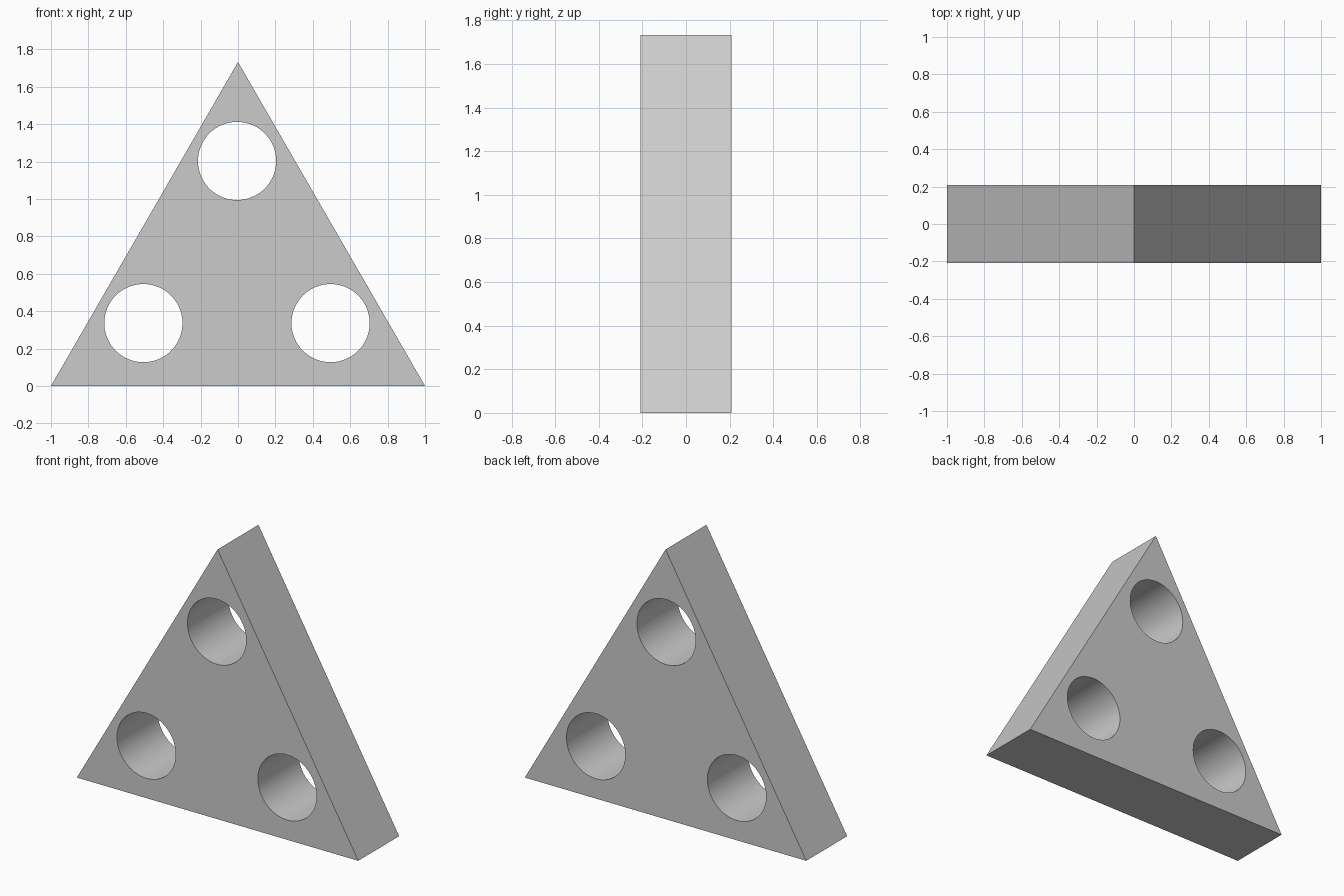
import bpy, bmesh
from math import sin, cos, pi, sqrt

if "Cube" in bpy.data.objects:
    bpy.data.objects.remove(bpy.data.objects["Cube"])

HALF_DEPTH = 0.2075
HOLE_RADIUS = 0.209
HOLE_SIDES = 64


def add_outline(curve, points):
    """Add one closed straight-edged outline to a flat curve."""
    spline = curve.splines.new('POLY')
    spline.points.add(len(points) - 1)
    for p, (x, z) in zip(spline.points, points):
        p.co = (x, z, 0, 1)
    spline.use_cyclic_u = True
    spline.use_smooth = False


def circle(cx, cz):
    return [(cx + HOLE_RADIUS * cos(2 * pi * i / HOLE_SIDES),
             cz + HOLE_RADIUS * sin(2 * pi * i / HOLE_SIDES))
            for i in range(HOLE_SIDES)]


# Triangular plate profile with three round through-holes
curve = bpy.data.curves.new("triangular_plate", 'CURVE')
curve.dimensions = '2D'
curve.fill_mode = 'BOTH'
curve.extrude = HALF_DEPTH
add_outline(curve, [(-1, 0), (1, 0), (0, sqrt(3))])
for centre in [(-0.506, 0.336), (0.495, 0.336), (-0.005, 1.203)]:
    add_outline(curve, circle(*centre))

plate = bpy.data.objects.new("triangular_plate", curve)
bpy.context.collection.objects.link(plate)
plate.rotation_euler.x = pi / 2
bpy.context.view_layer.objects.active = plate
plate.select_set(True)
bpy.ops.object.convert(target='MESH')
plate = bpy.context.object

# Weld caps to walls and make the solid consistent
bm = bmesh.new()
bm.from_mesh(plate.data)
bmesh.ops.remove_doubles(bm, verts=bm.verts, dist=0.0001)
bmesh.ops.recalc_face_normals(bm, faces=bm.faces)
for f in bm.faces:
    f.smooth = False
bm.to_mesh(plate.data)
bm.free()
bpy.ops.object.transform_apply(location=False, rotation=True, scale=False)
